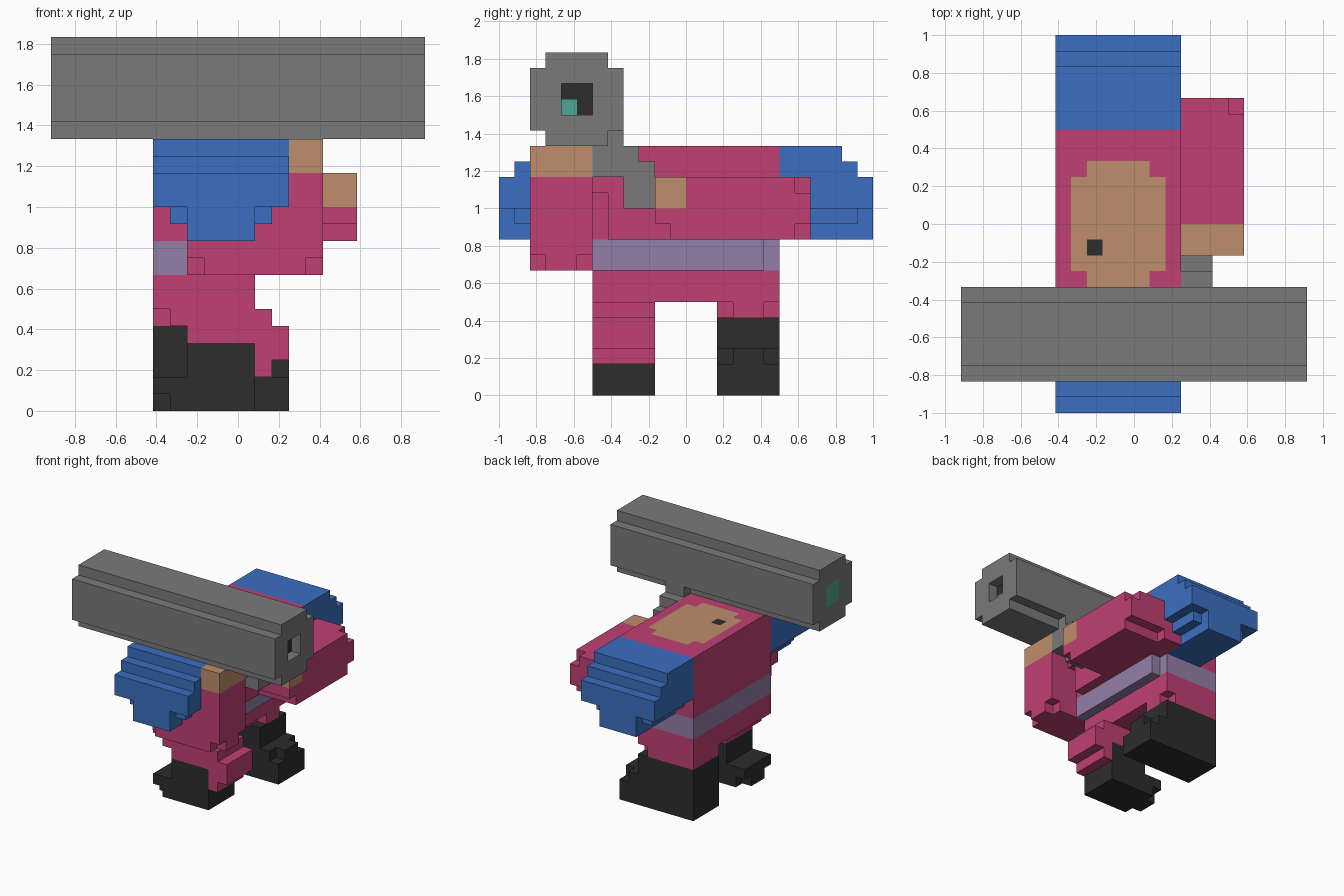
import bpy, bmesh
from mathutils import Vector

cube = bpy.data.objects.get("Cube")
if cube:
    bpy.data.objects.remove(cube, do_unlink=True)

U = 1 / 12  # size of one block

COLOURS = {
    "pink": (0.527, 0.051, 0.174),
    "blue": (0.044, 0.159, 0.533),
    "grey": (0.195, 0.195, 0.195),
    "tan": (0.515, 0.270, 0.150),
    "black": (0.026, 0.026, 0.026),
    "lavender": (0.296, 0.209, 0.392),
    "teal": (0.080, 0.376, 0.305),
}
MATS = {}
for name, rgb in COLOURS.items():
    m = bpy.data.materials.new(name)
    m.use_nodes = True
    m.diffuse_color = (*rgb, 1)
    bsdf = m.node_tree.nodes["Principled BSDF"]
    bsdf.inputs["Base Color"].default_value = (*rgb, 1)
    bsdf.inputs["Roughness"].default_value = 0.9
    MATS[name] = m

taken = set()
parts = []


def cells(boxes):
    """Block cells inside boxes given as (x0, x1, y0, y1, z0, z1)."""
    return {(x, y, z) for a, b, c, d, e, f in boxes
            for x in range(a, b) for y in range(c, d) for z in range(e, f)}


def part(name, colour, boxes, cuts=()):
    """Claim free blocks for a part; earlier parts win where boxes overlap."""
    own = cells(boxes) - cells(cuts) - taken
    taken.update(own)
    parts.append((name, colour, own))


def build(name, colour, own):
    """Skin the outside of a part's blocks and merge the flat faces."""
    bm = bmesh.new()
    verts = {}

    def vert(p):
        if p not in verts:
            verts[p] = bm.verts.new(Vector(p) * U)
        return verts[p]

    for cell in sorted(own):
        for axis in range(3):
            for side in (0, 1):
                near = list(cell)
                near[axis] += 2 * side - 1
                if tuple(near) in taken:
                    continue
                u, v = (axis + 1) % 3, (axis + 2) % 3
                loop = []
                for du, dv in ((0, 0), (1, 0), (1, 1), (0, 1)):
                    p = list(cell)
                    p[axis] += side
                    p[u] += du
                    p[v] += dv
                    loop.append(vert(tuple(p)))
                bm.faces.new(loop if side else loop[::-1])
    bmesh.ops.dissolve_limit(bm, angle_limit=0.01, verts=bm.verts[:], edges=bm.edges[:])
    me = bpy.data.meshes.new(name)
    bm.to_mesh(me)
    bm.free()
    me.materials.append(MATS[colour])
    bpy.context.collection.objects.link(bpy.data.objects.new(name, me))


# Launcher: stepped tube with a hollow muzzle and a lens at the far end
part("muzzle_light", "teal", [(9, 10, -8, -7, 18, 19)])
part("muzzle_core", "black", [(9, 10, -8, -6, 18, 20)])
part("rear_lens", "teal", [(-11, -10, -8, -6, 18, 20)])
part("launcher_tube", "grey",
     [(-11, 11, -10, -4, 17, 21), (-11, 11, -9, -5, 16, 22)],
     [(10, 11, -8, -6, 18, 20)])
part("launcher_grip", "grey",
     [(3, 5, -5, -4, 16, 17), (3, 5, -6, -3, 15, 16),
      (3, 5, -6, -2, 14, 15), (3, 5, -4, -2, 12, 14)])

# Open collar on top of the torso
part("neck_hole", "black", [(-3, -2, -2, -1, 15, 16)])
part("neck_patch", "tan", [(-4, 2, -3, 3, 15, 16), (-3, 1, -4, 4, 15, 16)])

# Torso, belt and hips
part("torso", "pink", [(-5, 3, -6, 6, 10, 16)],
     [(2, 3, -6, -5, 10, 13), (2, 3, 5, 6, 10, 13)])
part("belt", "lavender", [(-5, 2, -6, 6, 8, 10)], [(1, 2, 5, 6, 8, 10)])
part("hips", "pink", [(-5, 1, -6, 6, 6, 8)])

# Near arm, bent upward under the tube, bottom corners trimmed
part("near_hand", "tan", [(3, 5, -10, -6, 14, 16)])
part("near_arm", "pink", [(-3, 5, -10, -6, 8, 14)],
     [(x, x + 1, y, y + 1, 8, 9) for x in (-3, 4) for y in (-10, -7)])

# Far arm, reaching forward to the grip
part("far_hand", "tan", [(3, 7, -2, 0, 12, 14)])
part("far_arm", "pink",
     [(1, 7, 0, 8, 10, 14), (3, 7, -2, 0, 11, 12), (3, 7, -1, 0, 10, 11)],
     [(3, 7, 7, 8, 10, 11), (6, 7, 7, 8, 13, 14)])

# Stepped shoulder pads, one on each end of the torso
PAD = [(-5, 3, 6, 10, 15, 16), (-5, 3, 6, 11, 14, 15), (-5, 3, 6, 12, 12, 14),
       (-4, 2, 6, 11, 11, 12), (-3, 1, 6, 12, 10, 12)]
part("far_shoulder_pad", "blue", PAD)
part("near_shoulder_pad", "blue",
     [(a, b, -d, -c, e, f) for a, b, c, d, e, f in PAD])

# Near leg: bent knee forward, foot trailing behind
part("near_leg", "pink",
     [(-4, 2, -6, -2, 5, 6), (-3, 3, -6, -2, 4, 5),
      (1, 3, -6, -2, 3, 4), (1, 2, -6, -2, 2, 3)])
part("near_boot", "black",
     [(-3, 1, -6, -2, 0, 4), (-5, 1, -6, -2, 0, 2)],
     [(-5, -4, y, y + 1, 0, 1) for y in (-6, -3)])

# Far leg: straight, with a boot and rounded toe
part("far_leg", "pink", [(-5, 1, 2, 6, 5, 6)],
     [(0, 1, y, y + 1, 5, 6) for y in (2, 5)])
part("far_boot", "black",
     [(-5, 1, 2, 6, 0, 5), (-5, 3, 2, 6, 0, 3)],
     [(2, 3, y, y + 1, 2, 3) for y in (2, 5)])

for p in parts:
    build(*p)
